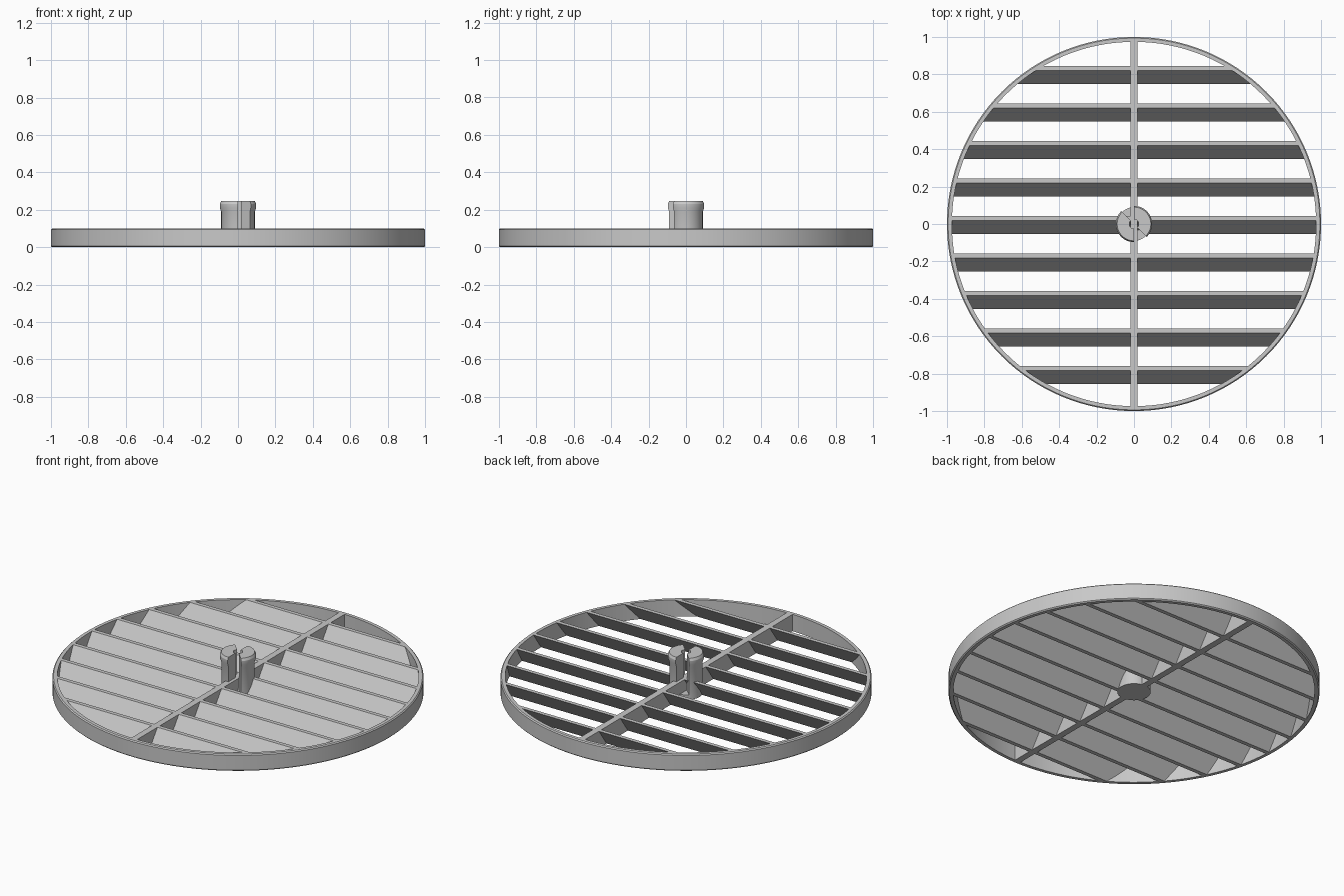
import bpy
import bmesh
from math import cos, sin, radians, sqrt

cube = bpy.data.objects.get("Cube")
if cube:
    bpy.data.objects.remove(cube)

grey = bpy.data.materials.new("light_grey")
grey.use_nodes = True
colour = (0.58, 0.58, 0.58, 1)
grey.diffuse_color = colour
grey.node_tree.nodes["Principled BSDF"].inputs["Base Color"].default_value = colour


def finish(bm, name, smooth=False):
    bmesh.ops.recalc_face_normals(bm, faces=bm.faces)
    mesh = bpy.data.meshes.new(name)
    bm.to_mesh(mesh)
    bm.free()
    mesh.materials.append(grey)
    obj = bpy.data.objects.new(name, mesh)
    bpy.context.collection.objects.link(obj)
    if smooth:
        bpy.ops.object.select_all(action="DESELECT")
        obj.select_set(True)
        bpy.context.view_layer.objects.active = obj
        bpy.ops.object.shade_smooth_by_angle(angle=radians(25))
    return obj


def revolve(name, section, start, end, steps):
    """Sweep a closed (radius, height) section around z, capping a partial sweep."""
    bm = bmesh.new()
    full = end - start == 360
    rings = []
    for i in range(steps if full else steps + 1):
        a = radians(start + (end - start) * i / steps)
        rings.append([bm.verts.new((r * cos(a), r * sin(a), z)) for r, z in section])
    n = len(section)
    for i in range(steps):
        p, q = rings[i], rings[(i + 1) % len(rings)]
        for j in range(n):
            k = (j + 1) % n
            bm.faces.new((p[j], q[j], q[k], p[k]))
    if not full:
        bm.faces.new(rings[0])
        bm.faces.new(rings[-1])
    return finish(bm, name, True)


def prism(name, section, half_length):
    """Extrude a (y, z) section along x; half_length gives the reach at each y."""
    bm = bmesh.new()
    ends = [[bm.verts.new((s * half_length(y), y, z)) for y, z in section] for s in (-1, 1)]
    bm.faces.new(ends[0])
    bm.faces.new(ends[1])
    n = len(section)
    for j in range(n):
        k = (j + 1) % n
        bm.faces.new((ends[0][j], ends[0][k], ends[1][k], ends[1][j]))
    return finish(bm, name)


HEIGHT = 0.1

# Outer rim with small outside chamfers
revolve("outer_rim", [(0.974, 0), (0.994, 0), (1, 0.006), (1, HEIGHT - 0.006),
                      (0.994, HEIGHT), (0.974, HEIGHT)], 0, 360, 128)

# Slanted slats, each reaching into the rim
for i in range(-4, 5):
    y = i * 0.2007
    section = [(y - 0.053, 0), (y - 0.029, 0), (y + 0.043, HEIGHT), (y + 0.019, HEIGHT)]
    prism(f"slat_{i + 5}", section, lambda v: sqrt(0.985 ** 2 - v * v))

# Bar running front to back across the slats
prism("centre_bar", [(-0.985, 0), (0.985, 0), (0.985, HEIGHT), (-0.985, HEIGHT)],
      lambda v: 0.019)

# Hub base
bm = bmesh.new()
bmesh.ops.create_cone(bm, cap_ends=True, segments=48, radius1=0.09, radius2=0.09, depth=0.03)
bmesh.ops.translate(bm, verts=bm.verts, vec=(0, 0, 0.015))
finish(bm, "hub_base", True)

# Two clip prongs with a raised lip, separated by open gaps
prong = [(0.025, 0.02), (0.09, 0.02), (0.09, 0.19), (0.097, 0.21),
         (0.097, 0.232), (0.09, 0.246), (0.025, 0.246)]
for side, start in (("left", -45), ("right", 135)):
    revolve(f"{side}_clip_prong", prong, start, start + 135, 18)
